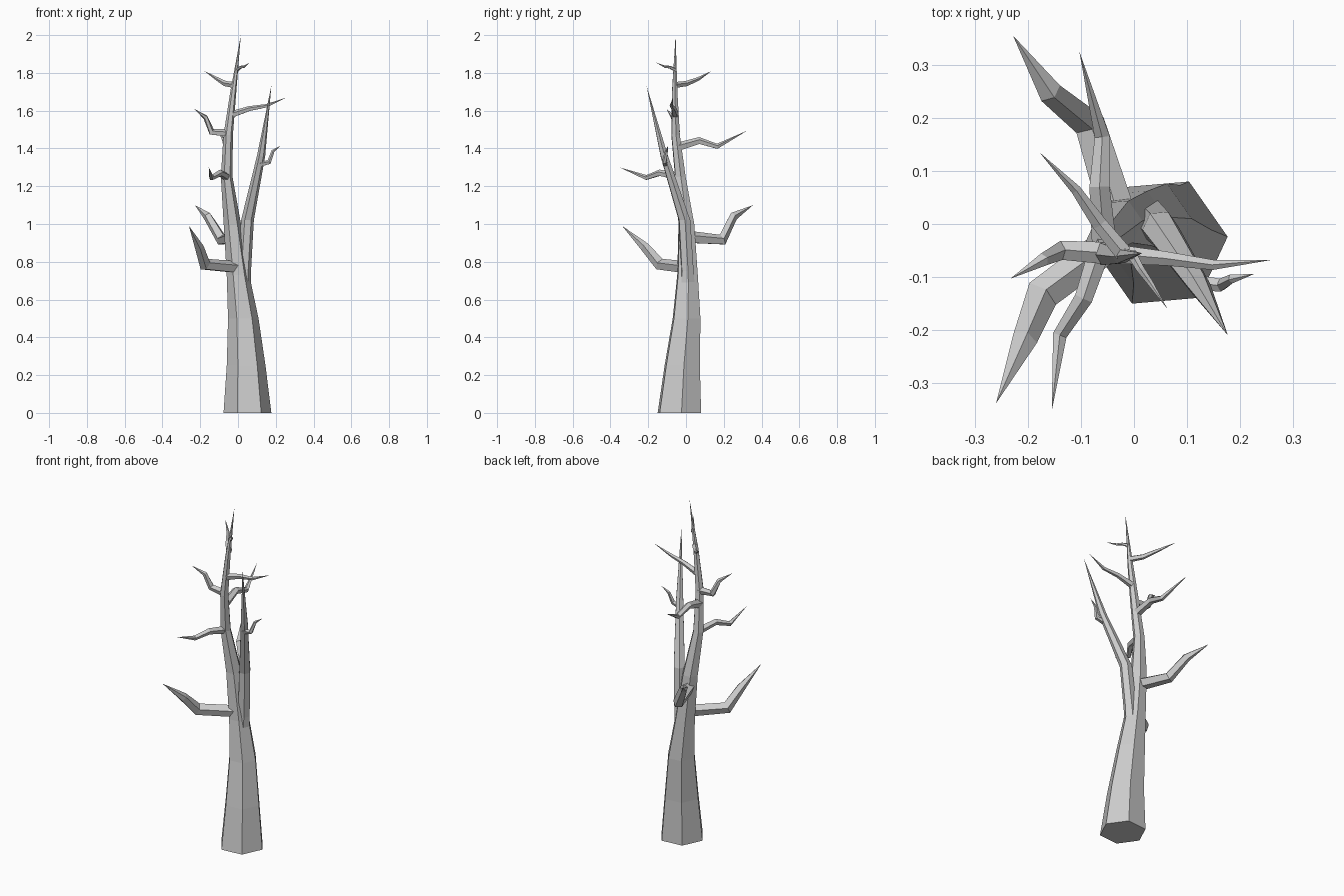
import bpy, bmesh, math
from mathutils import Vector

UP = Vector((0, 0, 1))


def limb(name, path, sides, phase=0.0, level=False):
    """Tapered faceted tube; path = [(x, y, z, radius)], radius 0 makes a point."""
    pts = [Vector(p[:3]) for p in path]
    bm = bmesh.new()
    rings = []
    for i, p in enumerate(pts):
        a = (p - pts[max(i - 1, 0)]).normalized()
        b = (pts[min(i + 1, len(pts) - 1)] - p).normalized()
        t = UP if level else (a + b).normalized()
        r = path[i][3]
        if r == 0:
            rings.append([bm.verts.new(p)])
            continue
        if level:
            u, v = Vector((1, 0, 0)), Vector((0, 1, 0))
        else:
            u = t.cross(UP).normalized()
            v = u.cross(t)
        ring = []
        for k in range(sides):
            ang = phase + 2 * math.pi * k / sides
            ring.append(bm.verts.new(p + r * (u * math.cos(ang) + v * math.sin(ang))))
        rings.append(ring)
    bm.faces.new(list(reversed(rings[0])))
    for lo, hi in zip(rings, rings[1:]):
        for k in range(sides):
            n = (k + 1) % sides
            if len(hi) == 1:
                bm.faces.new((lo[k], lo[n], hi[0]))
            else:
                bm.faces.new((lo[k], lo[n], hi[n], hi[k]))
    bmesh.ops.recalc_face_normals(bm, faces=bm.faces)
    me = bpy.data.meshes.new(name)
    bm.to_mesh(me)
    bm.free()
    bpy.context.collection.objects.link(bpy.data.objects.new(name, me))


# Main trunk running up to the top tip
limb("trunk", [
    (0.05, -0.035, 0, 0.127), (0.043, -0.02, 0.25, 0.103), (0.028, 0.003, 0.5, 0.081),
    (0.0, 0.008, 0.73, 0.06), (-0.03, 0.002, 1.0, 0.046), (-0.06, -0.03, 1.25, 0.031),
    (-0.052, -0.055, 1.47, 0.025), (-0.025, -0.06, 1.7, 0.016), (0.015, -0.055, 2.0, 0)],
    6, math.radians(5), True)

# Forked second stem
limb("fork_stem", [
    (0.022, 0.01, 0.6, 0.045), (0.033, 0.008, 0.75, 0.036), (0.05, -0.008, 1.02, 0.034),
    (0.122, -0.115, 1.36, 0.022), (0.177, -0.21, 1.735, 0)],
    6, math.radians(5), True)

# Side branches: root, two knees, tip, with the root and knee radii
branches = {
    "branch_front_low": [(-0.01, -0.01, 0.77, 0.034), (-0.175, -0.135, 0.785, 0.034),
                         (-0.207, -0.22, 0.88, 0.025), (-0.26, -0.338, 0.99, 0)],
    "branch_back_low": [(-0.025, 0.0, 0.93, 0.036), (-0.085, 0.19, 0.915, 0.031),
                        (-0.16, 0.25, 1.04, 0.024), (-0.228, 0.355, 1.1, 0)],
    "branch_back_high": [(-0.055, -0.05, 1.405, 0.025), (-0.065, 0.07, 1.44, 0.02),
                         (-0.06, 0.165, 1.41, 0.015), (-0.103, 0.325, 1.495, 0)],
    "branch_front_mid": [(-0.06, -0.035, 1.25, 0.022), (-0.095, -0.14, 1.27, 0.018),
                         (-0.14, -0.21, 1.245, 0.014), (-0.155, -0.352, 1.3, 0)],
    "branch_left": [(-0.05, -0.055, 1.48, 0.022), (-0.14, -0.05, 1.487, 0.019),
                    (-0.172, -0.068, 1.565, 0.013), (-0.233, -0.103, 1.61, 0)],
    "branch_back_top": [(-0.02, -0.055, 1.735, 0.017), (-0.065, 0.0, 1.742, 0.015),
                        (-0.11, 0.065, 1.768, 0.01), (-0.178, 0.135, 1.81, 0)],
    "branch_right": [(-0.03, -0.057, 1.58, 0.019), (0.06, -0.065, 1.61, 0.014),
                     (0.15, -0.077, 1.625, 0.01), (0.258, -0.068, 1.67, 0)],
    "twig_top": [(-0.005, -0.055, 1.815, 0.01), (0.012, -0.085, 1.83, 0.008),
                 (0.03, -0.11, 1.832, 0.006), (0.063, -0.16, 1.855, 0)],
    "twig_fork": [(0.115, -0.11, 1.315, 0.015), (0.165, -0.115, 1.327, 0.013),
                  (0.185, -0.103, 1.385, 0.009), (0.227, -0.094, 1.415, 0)],
}
for name, path in branches.items():
    limb(name, path, 5, math.radians(90))
